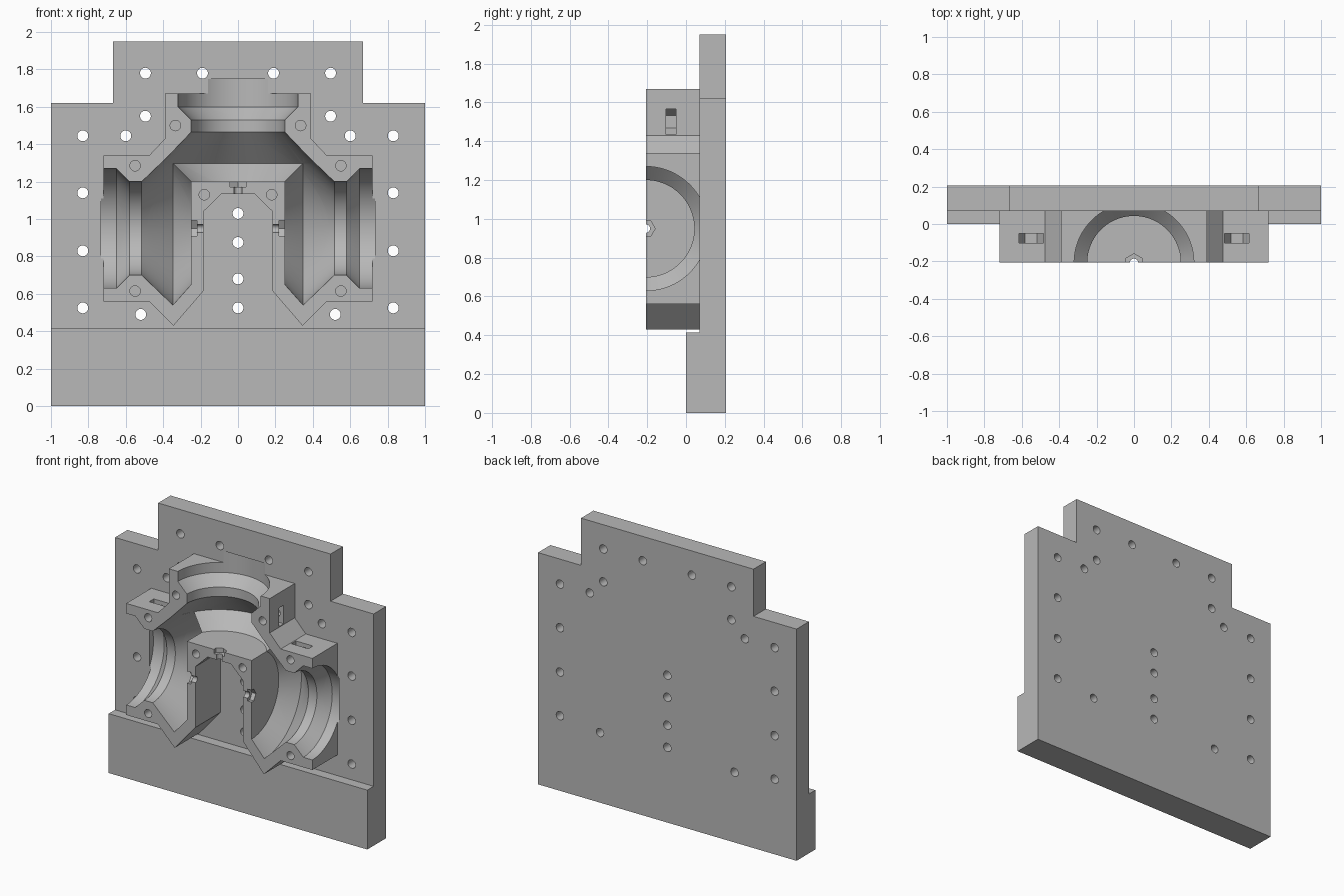
import bpy, bmesh
from math import pi, radians
from mathutils import Matrix, Vector

cube = bpy.data.objects.get("Cube")
if cube:
    bpy.data.objects.remove(cube)

grey = bpy.data.materials.new("plain grey")
grey.use_nodes = True
grey.diffuse_color = (0.48, 0.48, 0.48, 1)
grey.node_tree.nodes["Principled BSDF"].inputs["Base Color"].default_value = grey.diffuse_color

FRONT, FACE, BACK = -0.207, 0.07, 0.207   # split face, plate face, plate back
AXIS_Z = 0.95                             # height of the crossing bore axes
TURN = {"X": Matrix.Rotation(pi / 2, 4, "Y"),
        "Y": Matrix.Rotation(pi / 2, 4, "X"),
        "Z": Matrix.Identity(4)}


def finish(name, bm):
    bmesh.ops.recalc_face_normals(bm, faces=bm.faces)
    mesh = bpy.data.meshes.new(name)
    bm.to_mesh(mesh)
    bm.free()
    mesh.materials.append(grey)
    ob = bpy.data.objects.new(name, mesh)
    bpy.context.collection.objects.link(ob)
    return ob


def extrude_outline(name, outline, y0, y1):
    """Outline in x and z, pushed from y0 to y1."""
    bm = bmesh.new()
    face = bm.faces.new([bm.verts.new((x, y0, z)) for x, z in outline])
    out = bmesh.ops.extrude_face_region(bm, geom=[face])
    moved = [v for v in out["geom"] if isinstance(v, bmesh.types.BMVert)]
    bmesh.ops.translate(bm, verts=moved, vec=(0, y1 - y0, 0))
    return finish(name, bm)


def rod(name, axis, centre, radius, length, sides=32):
    bm = bmesh.new()
    place = Matrix.Translation(centre) @ TURN[axis]
    bmesh.ops.create_cone(bm, cap_ends=True, segments=sides, radius1=radius,
                          radius2=radius, depth=length, matrix=place)
    return finish(name, bm)


def block(name, place, size):
    bm = bmesh.new()
    bmesh.ops.create_cube(bm, size=1, matrix=place @ Matrix.Diagonal((*size, 1)))
    return finish(name, bm)


def gear_cavity(name, angle, end):
    """Turned pocket: cone seat, bearing neck and flared outer bore."""
    profile = [(0, 0.25), (0.30, 0.25), (0.41, 0.348), (0.25, 0.515),
               (0.25, 0.58), (0.32, 0.65), (0.32, end), (0, end)]
    bm = bmesh.new()
    verts = [bm.verts.new((r, 0, d)) for r, d in profile]
    edges = [bm.edges.new(pair) for pair in zip(verts, verts[1:])]
    bmesh.ops.spin(bm, geom=verts + edges, cent=(0, 0, 0), axis=(0, 0, 1),
                   angle=2 * pi, steps=80)
    bmesh.ops.remove_doubles(bm, verts=bm.verts, dist=0.0001)
    place = Matrix.Translation((0, FRONT, AXIS_Z)) @ Matrix.Rotation(angle, 4, "Y")
    bmesh.ops.transform(bm, matrix=place, verts=bm.verts)
    return finish(name, bm)


def carve(ob, cutters):
    for cutter in cutters:
        mod = ob.modifiers.new("cut", "BOOLEAN")
        mod.operation, mod.solver, mod.object = "DIFFERENCE", "EXACT", cutter
        cutter.hide_render = True
    graph = bpy.context.evaluated_depsgraph_get()
    mesh = bpy.data.meshes.new_from_object(ob.evaluated_get(graph))
    ob.modifiers.clear()
    ob.data = mesh
    mesh.materials.clear()
    mesh.materials.append(grey)
    for poly in mesh.polygons:
        poly.material_index = 0


def both_sides(half):
    return half + [(-x, z) for x, z in reversed(half)]


# Solid bodies
plate = extrude_outline("back_plate", both_sides(
    [(0.667, 1.95), (0.667, 1.62), (1, 1.62), (1, 0.415), (1, 0)]), FACE, BACK)
ledge = extrude_outline("base_ledge", both_sides([(1, 0.415), (1, 0)]), 0, FACE)
housing = extrude_outline("gear_housing", both_sides(
    [(0.39, 1.67), (0.39, 1.43), (0.475, 1.34), (0.72, 1.34), (0.72, 0.56),
     (0.475, 0.56), (0.345, 0.43), (0.185, 0.615), (0.185, 1.04), (0.09, 1.133)]),
    FRONT, FACE)

# Three bevel gear cavities, shared by plate and housing
cavities = [gear_cavity("top_cavity", 0, 0.80),
            gear_cavity("left_cavity", pi / 2, 0.733),
            gear_cavity("right_cavity", -pi / 2, 0.733)]

# Mounting holes through the plate
holes = [(0.83, 1.445), (0.83, 1.14), (0.83, 0.83), (0.83, 0.525), (0.6, 1.445),
         (0.495, 1.55), (0.495, 1.78), (0.19, 1.78), (0.52, 0.49)]
holes += [(-x, z) for x, z in holes]
holes += [(0, 1.03), (0, 0.875), (0, 0.68), (0, 0.525)]
plate_cuts = [rod("mount_hole", "Y", (x, 0.14, z), 0.029, 0.3) for x, z in holes]

# Clamp screw holes with nut slots open to the nearest wall
house_cuts = []
screws = [(0.335, 1.5, 0), (0.55, 1.285, 90), (0.55, 0.615, -90), (0.18, 1.13, -135)]
for x, z, heading in screws:
    for side in (1, -1):
        angle = radians(heading if side > 0 else 180 - heading)
        house_cuts.append(rod("screw_hole", "Y", (side * x, -0.12, z), 0.028, 0.24))
        place = (Matrix.Translation((side * x, -0.077, z))
                 @ Matrix.Rotation(-angle, 4, "Y"))
        nut = rod("nut_pocket", "Y", (0, 0, 0), 0.065, 0.05, 6)
        nut.data.transform(place)
        slot = block("nut_slot", place @ Matrix.Translation((0.07, 0, 0)),
                     (0.14, 0.05, 0.13))
        house_cuts += [nut, slot]

# Axle bores with hexagonal head pockets in the three inner walls
for axis, direction in (("Z", (0, 0, 1)), ("X", (1, 0, 0)), ("X", (-1, 0, 0))):
    centre, out = Vector((0, FRONT, AXIS_Z)), Vector(direction)
    house_cuts.append(rod("axle_bore", axis, centre + out * 0.22, 0.022, 0.16))
    house_cuts.append(rod("head_pocket", axis, centre + out * 0.26, 0.048, 0.08, 6))

carve(plate, cavities + plate_cuts)
carve(housing, cavities + house_cuts)
for cutter in cavities + plate_cuts + house_cuts:
    bpy.data.objects.remove(cutter)

# Smooth the turned surfaces, keep the machined edges crisp
bpy.ops.object.select_all(action="DESELECT")
for ob in (plate, ledge, housing):
    ob.select_set(True)
bpy.context.view_layer.objects.active = housing
bpy.ops.object.shade_smooth_by_angle(angle=radians(25))
